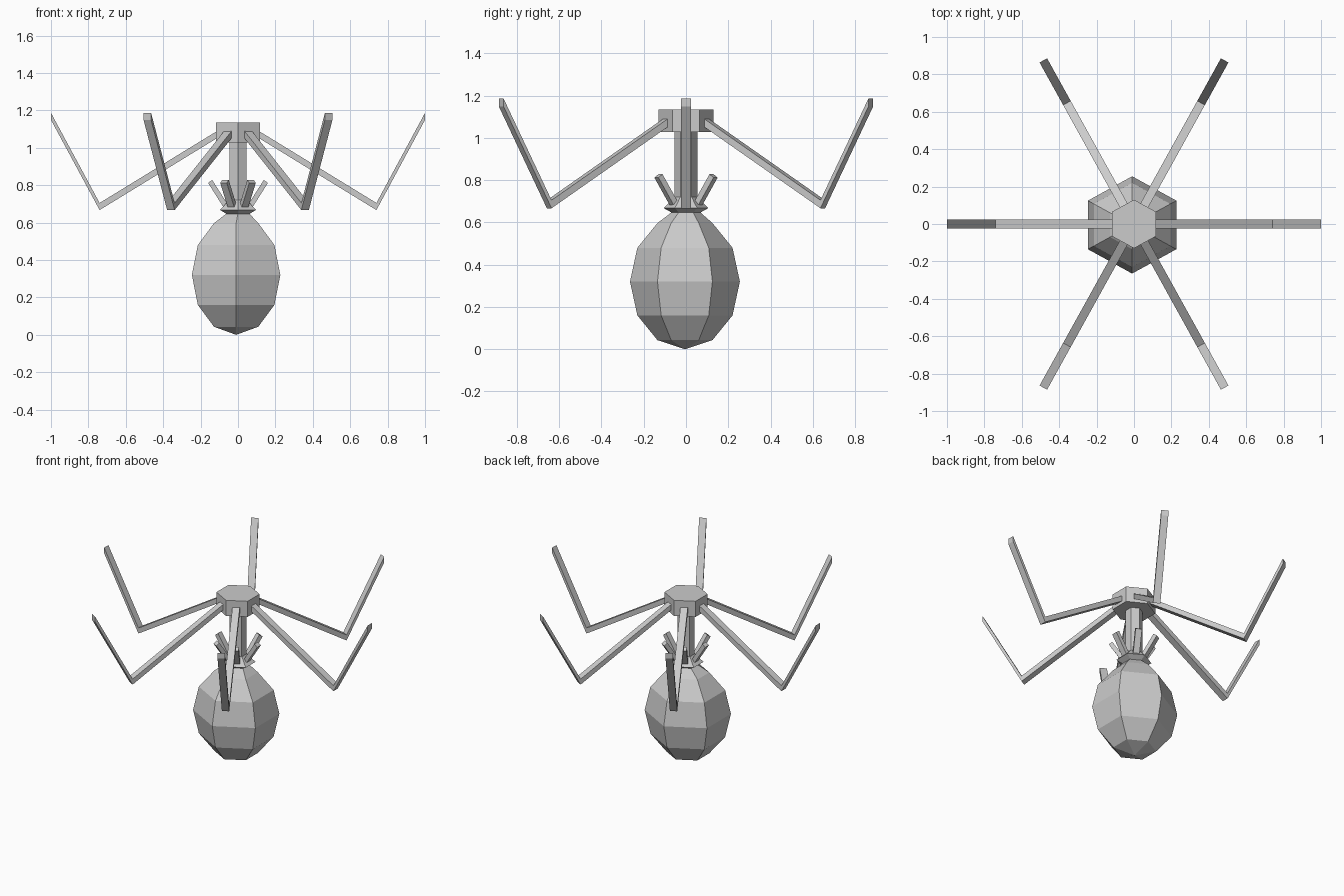
import bpy, bmesh
from math import sin, cos, pi, radians
from mathutils import Vector

if "Cube" in bpy.data.objects:
    bpy.data.objects.remove(bpy.data.objects["Cube"])


def finish(name, bm):
    bmesh.ops.recalc_face_normals(bm, faces=bm.faces)
    me = bpy.data.meshes.new(name)
    bm.to_mesh(me)
    bm.free()
    ob = bpy.data.objects.new(name, me)
    bpy.context.collection.objects.link(ob)
    return ob


def loft(name, rings):
    """Skin a list of vertex rings; single points close to a fan."""
    bm = bmesh.new()
    vs = [[bm.verts.new(p) for p in ring] for ring in rings]
    for a, b in zip(vs, vs[1:]):
        n = max(len(a), len(b))
        for i in range(n):
            j = (i + 1) % n
            if len(a) == 1:
                bm.faces.new((a[0], b[j], b[i]))
            else:
                bm.faces.new((a[i], a[j], b[j], b[i]))
    for ring in (vs[0], vs[-1]):
        if len(ring) > 2:
            bm.faces.new(ring)
    return finish(name, bm)


def hexagon(r, z, sx=1.05, cx=0, cy=0):
    """Hexagon with corners pointing along +y and -y."""
    return [(cx + sx * r * cos(radians(30 + 60 * k)),
             cy + r * sin(radians(30 + 60 * k)), z) for k in range(6)]


def hex_stack(name, profile, sx=1.05):
    return loft(name, [hexagon(r, z, sx) for r, z in profile])


# Egg-shaped head: six-sided sphere with a drawn-up neck
head = [[(-0.01, -0.005, 0.0)]]
for k in range(1, 6):
    t = k * pi / 6
    head.append(hexagon(0.26 * sin(t), 0.32 - 0.32 * cos(t), 1.05, -0.01, -0.005))
head.append(hexagon(0.065, 0.65))
loft("head", head)

# Collar, tail tube and base plate
hex_stack("collar", [(0.065, 0.645), (0.106, 0.668), (0.088, 0.685), (0.054, 0.72)])
hex_stack("tail_tube", [(0.054, 0.67), (0.054, 1.04)], 1.0)
hex_stack("base_plate", [(0.13, 1.027), (0.13, 1.134)])


def bar(name, angle, sections, width):
    """Each section is (lower r, lower z, upper r, upper z) in the radial plane."""
    d = Vector((cos(angle), sin(angle), 0))
    s = Vector((-sin(angle), cos(angle), 0)) * width / 2
    up = Vector((0, 0, 1))
    rings = []
    for r0, z0, r1, z1 in sections:
        lo, hi = d * r0 + up * z0, d * r1 + up * z1
        rings.append([lo - s, lo + s, hi + s, hi - s])
    loft(name, rings)


# Six bent legs (vertical end cuts) and six short spikes
for n, deg in enumerate((0, 61, 119, 180, 241, 299), 1):
    a = radians(deg)
    bar(f"leg_{n}", a, [(0.09, 1.065, 0.09, 1.103),
                        (0.74, 0.667, 0.74, 0.705),
                        (1.0, 1.149, 1.0, 1.187)], 0.046)
    bar(f"spike_{n}", a, [(0.073, 0.675, 0.051, 0.691),
                          (0.16, 0.812, 0.138, 0.828)], 0.04)
